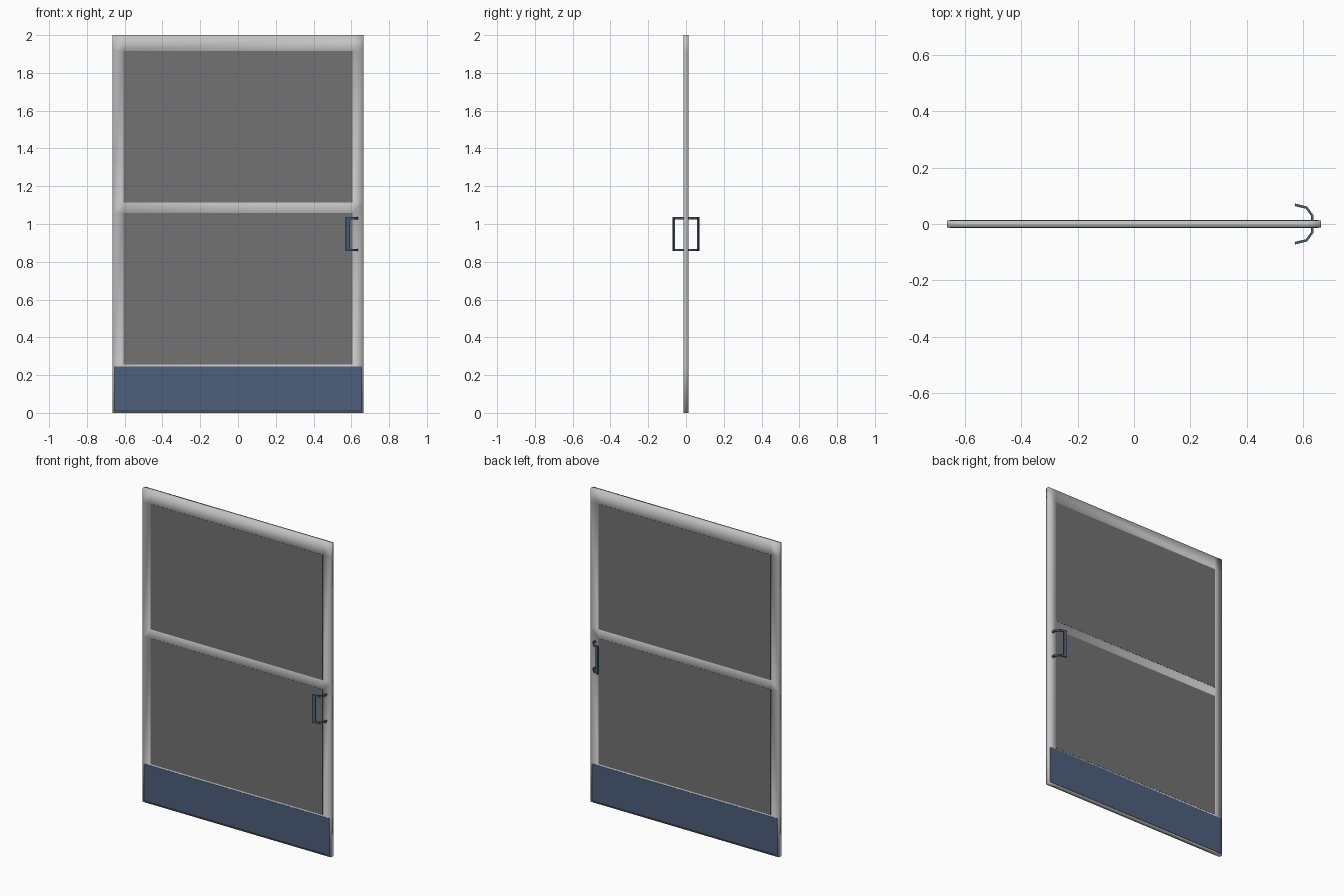
import bpy, bmesh
from mathutils import Vector

if "Cube" in bpy.data.objects:
    bpy.data.objects.remove(bpy.data.objects["Cube"])


def material(name, rgb):
    m = bpy.data.materials.new(name)
    m.diffuse_color = (*rgb, 1)
    m.use_nodes = True
    m.node_tree.nodes["Principled BSDF"].inputs["Base Color"].default_value = m.diffuse_color
    return m


FRAME = material("pale grey frame", (0.55, 0.55, 0.55))
GLASS = material("dark grey glass", (0.17, 0.17, 0.17))
BLUE = material("slate blue metal", (0.075, 0.115, 0.2))


def finish(name, bm, mat, smooth=False):
    bmesh.ops.recalc_face_normals(bm, faces=bm.faces)
    for f in bm.faces:
        f.smooth = smooth
    me = bpy.data.meshes.new(name)
    bm.to_mesh(me)
    bm.free()
    me.materials.append(mat)
    ob = bpy.data.objects.new(name, me)
    bpy.context.collection.objects.link(ob)
    return ob


def box(name, x, y, z, mat):
    bm = bmesh.new()
    bmesh.ops.create_cube(bm, size=1)
    for v in bm.verts:
        v.co = [(r[0] + r[1]) / 2 + c * (r[1] - r[0]) for r, c in zip((x, y, z), v.co)]
    return finish(name, bm, mat)


def strip(bm, path, thick, z0, z1):
    """Flat bar following an xy path, standing from z0 to z1."""
    pts = [Vector(p) for p in path]
    rings = []
    for i, p in enumerate(pts):
        d = (pts[min(i + 1, len(pts) - 1)] - pts[max(i - 1, 0)]).normalized()
        n = Vector((-d.y, d.x)) * thick / 2
        rings.append([bm.verts.new((*q, z)) for q, z in
                      ((p + n, z0), (p - n, z0), (p - n, z1), (p + n, z1))])
    for a, b in zip(rings, rings[1:]):
        for k in range(4):
            bm.faces.new((a[k], a[(k + 1) % 4], b[(k + 1) % 4], b[k]))
    bm.faces.new(rings[0])
    bm.faces.new(rings[-1])


# door frame: a grid of cells with the two window cells left open, then extruded
xs = (-0.664, -0.607, 0.607, 0.664)
zs = (0, 0.255, 1.057, 1.115, 1.915, 2.0)
bm = bmesh.new()
grid = [[bm.verts.new((x, -0.0125, z)) for x in xs] for z in zs]
for r in range(5):
    for c in range(3):
        if c == 1 and r in (1, 3):
            continue
        bm.faces.new((grid[r][c], grid[r][c + 1], grid[r + 1][c + 1], grid[r + 1][c]))
ext = bmesh.ops.extrude_face_region(bm, geom=bm.faces[:], use_keep_orig=True)
for v in ext["geom"]:
    if isinstance(v, bmesh.types.BMVert):
        v.co.y += 0.025
finish("door_frame", bm, FRAME, smooth=True)

# glass panes, standing just proud of the frame
box("lower_glass", (-0.607, 0.607), (-0.0135, 0.0135), (0.255, 1.057), GLASS)
box("upper_glass", (-0.607, 0.607), (-0.0135, 0.0135), (1.115, 1.915), GLASS)

# kick plates on both faces
for side, s in (("front", -1), ("back", 1)):
    box(side + "_kick_plate", (-0.654, 0.654), sorted((s * 0.012, s * 0.014)),
        (0.01, 0.246), BLUE)

# pull handle: two curved arms through the door and a grip on each face
half = [(0.571, 0.068), (0.612, 0.058), (0.632, 0.03)]
bow = half + [(x, -y) for x, y in reversed(half)]
bm = bmesh.new()
for z in (0.857, 1.025):
    strip(bm, bow, 0.009, z, z + 0.011)
for s in (-1, 1):
    strip(bm, [(0.571, s * 0.068), (0.592, s * 0.063)], 0.009, 0.857, 1.036)
finish("pull_handle", bm, BLUE)
